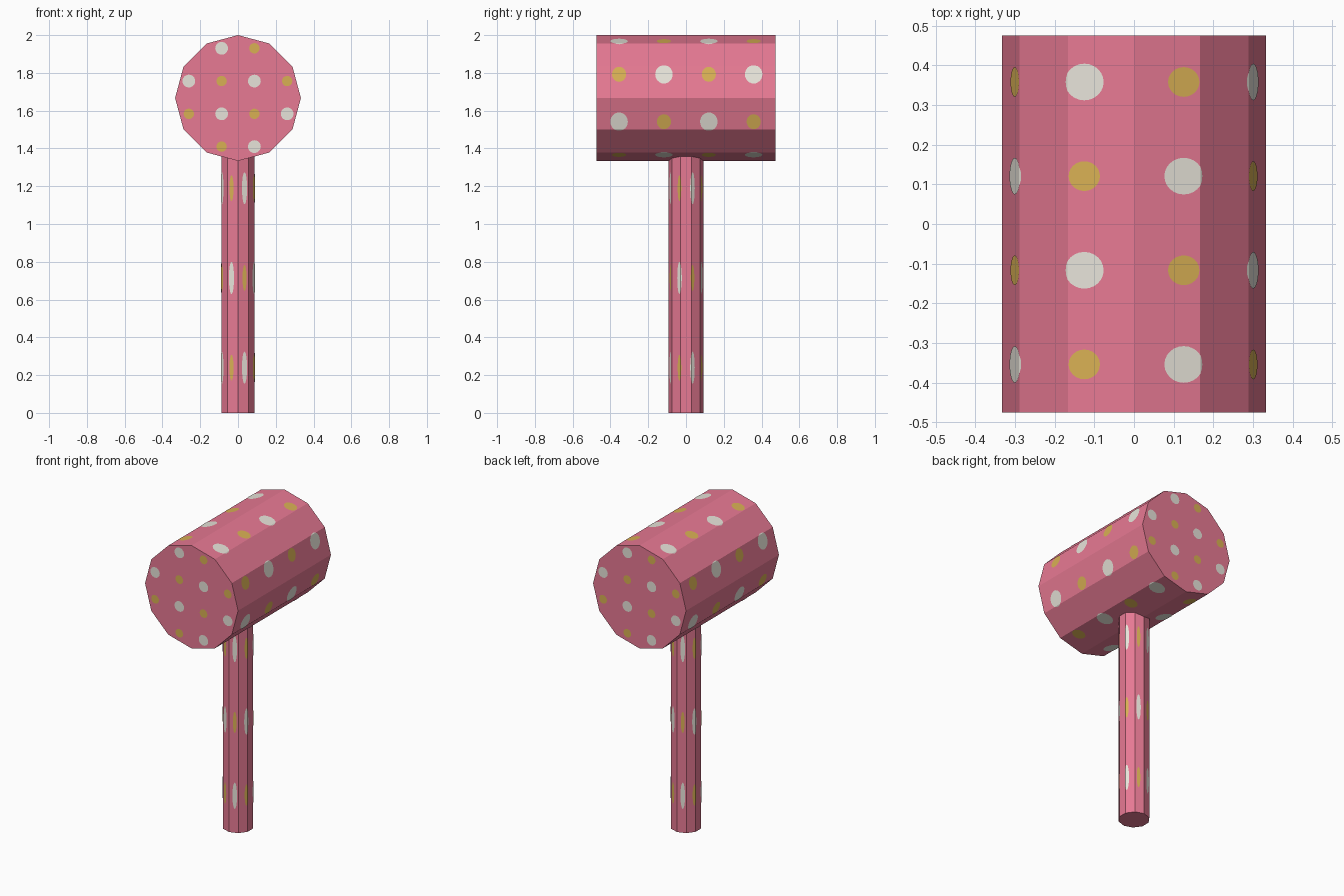
import bpy, bmesh, math
from mathutils import Vector

if "Cube" in bpy.data.objects:
    bpy.data.objects.remove(bpy.data.objects["Cube"])

HEAD_R, HEAD_Z, HEAD_HALF, HEAD_SIDES = 0.333, 1.667, 0.475, 12
GRIP_R, GRIP_TOP, GRIP_SIDES = 0.0925, 1.425, 10
LIFT = 0.0015          # how far painted dots sit above the surface
AROUND = 8             # dots around each part
WHITE_R, GOLD_R = 0.195, 0.158   # dot radius as a share of the dot cell


def material(name, rgb):
    m = bpy.data.materials.new(name)
    lin = [(c / 255 / 12.92) if c < 10 else ((c / 255 + 0.055) / 1.055) ** 2.4 for c in rgb]
    m.diffuse_color = (*lin, 1)
    m.use_nodes = True
    m.node_tree.nodes["Principled BSDF"].inputs["Base Color"].default_value = m.diffuse_color
    return m


PINK = material("pink", (232, 122, 148))
WHITE = material("cream white", (232, 228, 218))
GOLD = material("gold", (216, 176, 84))


def finish(bm, name, mats):
    me = bpy.data.meshes.new(name)
    bm.to_mesh(me)
    bm.free()
    for m in mats:
        me.materials.append(m)
    ob = bpy.data.objects.new(name, me)
    bpy.context.collection.objects.link(ob)
    return ob


# Points on each prism: t is the turn around the axis, v runs along it
def head_point(t, v, r=HEAD_R):
    a = t * math.tau
    return Vector((r * math.sin(a), v, HEAD_Z + r * math.cos(a)))


def grip_point(t, v, r=GRIP_R):
    a = t * math.tau
    return Vector((r * math.sin(a), -r * math.cos(a), v))


def prism(name, point, sides, v0, v1):
    bm = bmesh.new()
    rings = [[bm.verts.new(point(i / sides, v)) for i in range(sides)] for v in (v0, v1)]
    for i in range(sides):
        j = (i + 1) % sides
        bm.faces.new((rings[0][i], rings[0][j], rings[1][j], rings[1][i]))
    for ring in rings:
        bm.faces.new(ring)
    bmesh.ops.recalc_face_normals(bm, faces=bm.faces)
    return finish(bm, name, [PINK])


def add_disc(bm, centre, rx, ry, mat):
    vs = [bm.verts.new((centre[0] + rx * math.cos(k * math.tau / 24),
                        centre[1] + ry * math.sin(k * math.tau / 24), 0)) for k in range(24)]
    bm.faces.new(vs).material_index = mat


def wrapped_dots(name, point, sides, radius, v0, cell, rows, scale=1.0):
    """Lay a chequered dot grid out flat, cut it at the corners, wrap it on the prism."""
    bm = bmesh.new()
    for i in range(AROUND):
        for j in range(rows):
            mat = (i + j) % 2
            r = (WHITE_R, GOLD_R)[mat]
            add_disc(bm, ((i + 0.5) / AROUND, v0 + (j + 0.5) * cell),
                     r / AROUND, r * cell * scale, mat)
    for k in range(1, sides):
        bmesh.ops.bisect_plane(bm, geom=bm.verts[:] + bm.edges[:] + bm.faces[:],
                               plane_co=(k / sides, 0, 0), plane_no=(1, 0, 0), dist=1e-6)
    for v in bm.verts:
        k = math.floor(v.co.x * sides + 1e-5)
        f = v.co.x * sides - k
        a, b = (point((k + d) / sides, v.co.y, radius + LIFT) for d in (0, 1))
        v.co = a.lerp(b, f)
    # make every patch face away from the prism axis
    bm.normal_update()
    for f in bm.faces:
        c = f.calc_center_median()
        axis = Vector((0, c.y, HEAD_Z)) if point is head_point else Vector((0, 0, c.z))
        if f.normal.dot(c - axis) < 0:
            f.normal_flip()
    return finish(bm, name, [WHITE, GOLD])


def end_dots(name, side):
    """Dots on a flat end of the head; side -1 is the front, 1 the back."""
    bm = bmesh.new()
    cell = 0.1735
    for c in range(4):
        for r in range(4):
            if c in (0, 3) and r in (0, 3):
                continue
            mat = (c + r) % 2
            rad = (WHITE_R, GOLD_R)[mat] * cell
            add_disc(bm, ((c - 1.5) * cell, (r - 1.5) * cell + 0.003), rad, rad, mat)
    for v in bm.verts:
        v.co = (-side * v.co.x, side * (HEAD_HALF + LIFT), HEAD_Z + v.co.y)
    bm.normal_update()
    for f in bm.faces:
        if f.normal.y * side < 0:
            f.normal_flip()
    return finish(bm, name, [WHITE, GOLD])


# Solid parts
prism("mallet_head", head_point, HEAD_SIDES, -HEAD_HALF, HEAD_HALF)
prism("handle", grip_point, GRIP_SIDES, 0, GRIP_TOP)

# Painted dots
wrapped_dots("head_dots", head_point, HEAD_SIDES, HEAD_R, -HEAD_HALF + 0.002, HEAD_HALF / 2, 4)
wrapped_dots("handle_dots", grip_point, GRIP_SIDES, GRIP_R, 0.002, 0.475, 3, 0.92)
end_dots("front_end_dots", -1)
end_dots("back_end_dots", 1)
